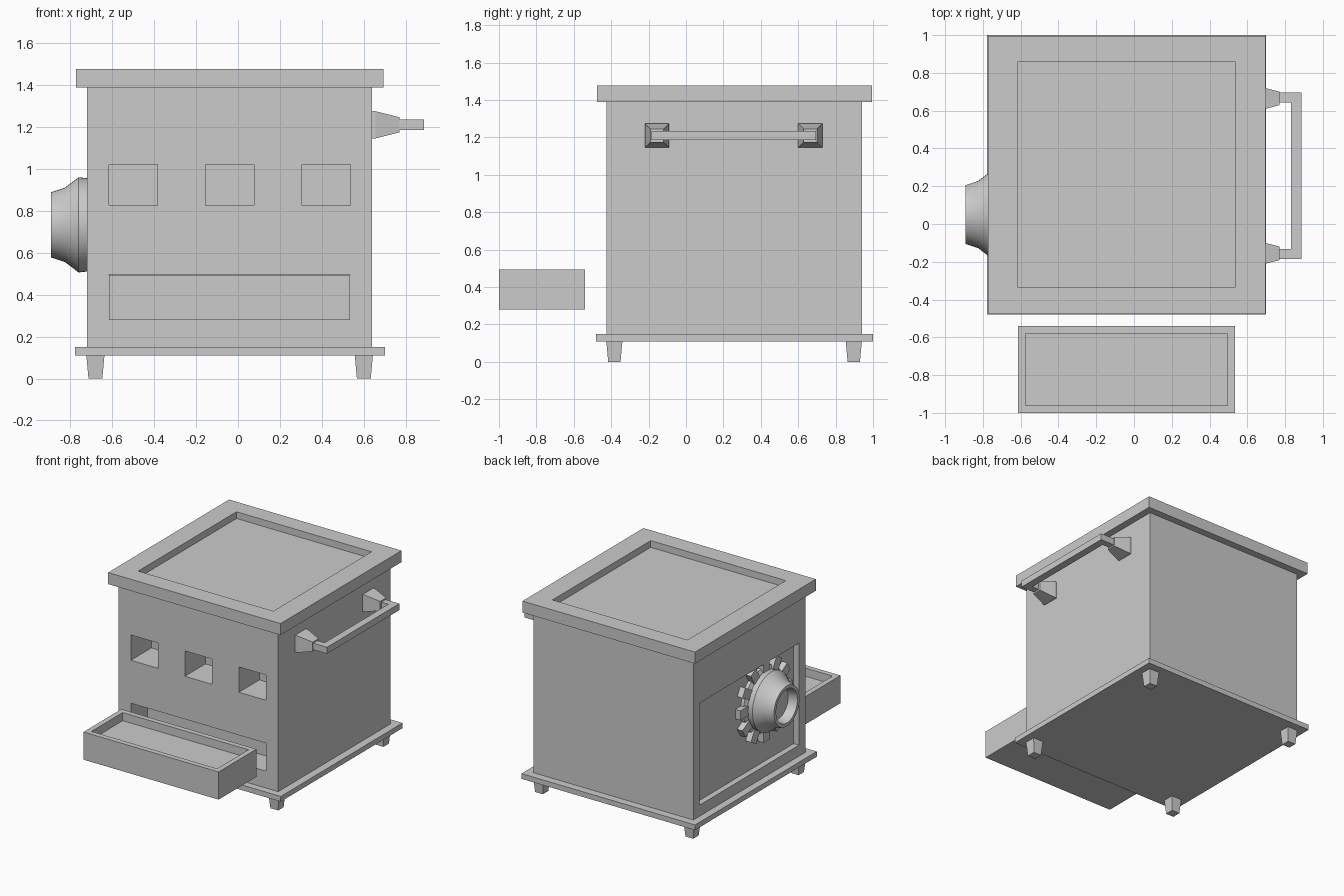
import bpy, bmesh, math
from mathutils import Matrix, Vector

if "Cube" in bpy.data.objects:
    bpy.data.objects.remove(bpy.data.objects["Cube"])


def make(name, bm):
    bmesh.ops.recalc_face_normals(bm, faces=bm.faces)
    me = bpy.data.meshes.new(name)
    bm.to_mesh(me)
    bm.free()
    ob = bpy.data.objects.new(name, me)
    bpy.context.collection.objects.link(ob)
    return ob


def add_box(bm, x, y, z):
    size = Vector((x[1] - x[0], y[1] - y[0], z[1] - z[0]))
    mid = Vector((sum(x), sum(y), sum(z))) / 2
    bmesh.ops.create_cube(bm, size=1, matrix=Matrix.Translation(mid) @ Matrix.Diagonal((*size, 1)))


def box(name, x, y, z):
    bm = bmesh.new()
    add_box(bm, x, y, z)
    return make(name, bm)


def frustum(name, mat, rings):
    """Square rings (height, half width) skinned along local z."""
    bm = bmesh.new()
    loops = [[bm.verts.new(mat @ Vector((sx * h, sy * h, z)))
              for sx, sy in ((-1, -1), (1, -1), (1, 1), (-1, 1))] for z, h in rings]
    for a, b in zip(loops, loops[1:]):
        for i in range(4):
            j = (i + 1) % 4
            bm.faces.new((a[i], a[j], b[j], b[i]))
    bm.faces.new(loops[0])
    bm.faces.new(loops[-1])
    return make(name, bm)


def cut(ob, *boxes):
    for b in boxes:
        cutter = box("cutter", *b)
        cutter.hide_render = True
        m = ob.modifiers.new("cut", 'BOOLEAN')
        m.operation, m.solver, m.object = 'DIFFERENCE', 'EXACT', cutter
        bpy.context.view_layer.objects.active = ob
        bpy.ops.object.modifier_apply(modifier=m.name)
        bpy.data.objects.remove(cutter)


X_IN = (-0.615, 0.535)

# Body with three window pockets, drawer slot and recessed side panel
body = box("body", (-0.72, 0.64), (-0.425, 0.94), (0.13, 1.41))
for x in (-0.615, -0.155, 0.305):
    cut(body, ((x, x + 0.232), (-0.6, -0.175), (0.825, 1.02)))
cut(body, (X_IN, (-0.6, -0.22), (0.28, 0.495)),
    ((-0.9, -0.675), (-0.345, 0.865), (0.235, 1.02)))

# Lid with shallow recess
lid = box("lid", (-0.773, 0.695), (-0.475, 0.995), (1.388, 1.477))
cut(lid, (X_IN, (-0.335, 0.86), (1.425, 1.6)))

# Base plate and tapered feet
box("base_plate", (-0.777, 0.70), (-0.48, 1.0), (0.11, 0.15))
for i, (x, y) in enumerate((x, y) for x in (-0.68, 0.60) for y in (-0.383, 0.897)):
    frustum(f"foot_{i + 1}", Matrix.Translation((x, y, 0)), ((0, 0.033), (0.11, 0.043)))

# Pulled-out tray
tray = box("tray", X_IN, (-1.0, -0.54), (0.28, 0.493))
cut(tray, ((-0.575, 0.495), (-0.96, -0.58), (0.43, 0.7)))

# Side handle: tapered brackets and square bar
for i, y in enumerate((-0.155, 0.665)):
    mat = Matrix.Translation((0.64, y, 1.21)) @ Matrix.Rotation(math.pi / 2, 4, 'Y')
    frustum(f"handle_bracket_{i + 1}", mat, ((-0.01, 0.065), (0.015, 0.065), (0.13, 0.036)))
    inner = y + (-0.022 if i else 0.022)
    outer = y + (0.03 if i else -0.03)
    box(f"handle_arm_{i + 1}", (0.76, 0.84), tuple(sorted((inner, outer))), (1.185, 1.235))
box("handle_bar", (0.83, 0.887), (-0.185, 0.695), (1.185, 1.235))

# Nozzle on the left side, turned around the x axis
CY, CZ, N = 0.05, 0.733, 48
profile = ((-0.66, 0.25), (-0.70, 0.25), (-0.715, 0.222), (-0.76, 0.227), (-0.825, 0.178),
           (-0.893, 0.155), (-0.893, 0.13), (-0.82, 0.12))
bm = bmesh.new()
rings = [[bm.verts.new((x, CY + r * math.cos(2 * math.pi * k / N), CZ + r * math.sin(2 * math.pi * k / N)))
          for k in range(N)] for x, r in profile]
for a, b in zip(rings, rings[1:]):
    for k in range(N):
        j = (k + 1) % N
        bm.faces.new((a[k], a[j], b[j], b[k]))
bm.faces.new(rings[0])
bm.faces.new(rings[-1])
nozzle = make("nozzle", bm)
bpy.ops.object.select_all(action='DESELECT')
nozzle.select_set(True)
bpy.context.view_layer.objects.active = nozzle
bpy.ops.object.shade_smooth_by_angle(angle=math.radians(20))

# Ring of gear teeth around the nozzle
bm = bmesh.new()
for k in range(12):
    start = len(bm.verts)
    add_box(bm, (-0.72, -0.665), (0.22, 0.315), (-0.037, 0.037))
    bm.verts.ensure_lookup_table()
    bmesh.ops.transform(bm, verts=bm.verts[start:],
                        matrix=Matrix.Translation((0, CY, CZ)) @ Matrix.Rotation(k * math.pi / 6, 4, 'X'))
make("gear_teeth", bm)
